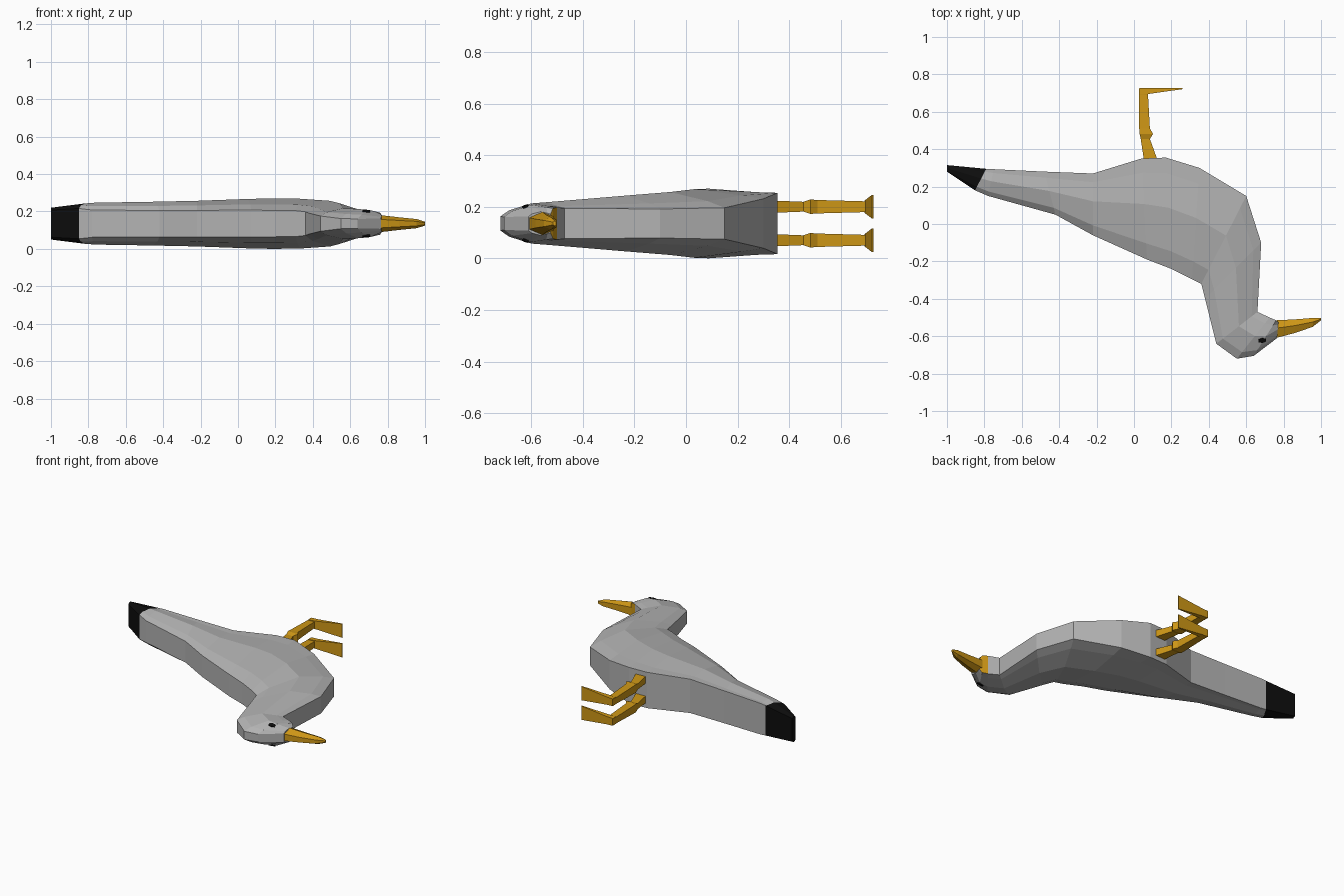
import bpy, bmesh
from mathutils import Vector

if "Cube" in bpy.data.objects:
    bpy.data.objects.remove(bpy.data.objects["Cube"])

MID = 0.135  # the bird lies on its side; z = MID is its plane of symmetry


def material(name, rgb):
    m = bpy.data.materials.new(name)
    m.diffuse_color = (*rgb, 1)
    m.use_nodes = True
    m.node_tree.nodes["Principled BSDF"].inputs["Base Color"].default_value = m.diffuse_color
    return m


GREY = material("feather grey", (0.45, 0.45, 0.45))
BLACK = material("black", (0.004, 0.004, 0.004))
ORANGE = material("orange", (0.62, 0.31, 0.008))


def loft(name, rings, mats, rule=None):
    """Skin rings of equal length; rule(segment, side) picks the material."""
    bm = bmesh.new()
    vs = [[bm.verts.new(p) for p in r] for r in rings]
    n = len(rings[0])
    for s in range(len(vs) - 1):
        for i in range(n):
            j = (i + 1) % n
            f = bm.faces.new((vs[s][i], vs[s][j], vs[s + 1][j], vs[s + 1][i]))
            f.material_index = rule(s, i) if rule else 0
    for s, ring in ((0, vs[0]), (len(vs) - 2, vs[-1])):
        f = bm.faces.new(ring)
        f.material_index = rule(s, 0) if rule else 0
    bmesh.ops.recalc_face_normals(bm, faces=bm.faces)
    me = bpy.data.meshes.new(name)
    bm.to_mesh(me)
    bm.free()
    for m in mats:
        me.materials.append(m)
    ob = bpy.data.objects.new(name, me)
    bpy.context.collection.objects.link(ob)
    return ob


def section(ux, uy, lx, ly, h, b, k):
    """Ring from belly point u to back point l: half width h, edge widths b and k."""
    u, l = Vector((ux, uy)), Vector((lx, ly))
    prof = [(0, b), (0.14, b * 0.5 + 0.46), (0.45, 1), (0.84, 0.45 + k * 0.6), (1, k)]
    side = [(u.lerp(l, t), h * w) for t, w in prof]
    return ([(p.x, p.y, MID + w) for p, w in side]
            + [(p.x, p.y, MID - w) for p, w in reversed(side)])


# Body, from tail tip round the chest to the face
body_sections = [
    (-1.00, 0.315, -1.00, 0.28, 0.085, 0.90, 0.85),
    (-0.79, 0.295, -0.85, 0.18, 0.108, 0.92, 0.75),
    (-0.75, 0.293, -0.78, 0.15, 0.112, 0.92, 0.65),
    (-0.48, 0.28, -0.42, 0.05, 0.117, 0.92, 0.60),
    (-0.22, 0.27, -0.22, -0.06, 0.122, 0.92, 0.58),
    (0.04, 0.35, 0.07, -0.19, 0.132, 0.90, 0.55),
    (0.17, 0.355, 0.20, -0.24, 0.135, 0.88, 0.52),
    (0.35, 0.30, 0.31, -0.295, 0.133, 0.72, 0.52),
    (0.60, 0.15, 0.36, -0.32, 0.122, 0.50, 0.52),
    (0.68, -0.10, 0.38, -0.40, 0.108, 0.52, 0.52),
    (0.66, -0.47, 0.44, -0.64, 0.082, 0.72, 0.50),
    (0.725, -0.50, 0.55, -0.72, 0.078, 0.80, 0.35),
    (0.76, -0.515, 0.64, -0.705, 0.072, 0.82, 0.35),
    (0.772, -0.525, 0.765, -0.61, 0.046, 0.80, 0.60),
]


def body_colour(seg, side):
    if seg == 0:
        return 1                                  # tail tip
    return 2 if seg >= 11 and side == 9 else 0    # throat patch under the beak


body = loft("body", [section(*s) for s in body_sections], [GREY, BLACK, ORANGE], body_colour)


# Beak
def beak_ring(ux, uy, lx, ly, h):
    u, l = Vector((ux, uy)), Vector((lx, ly))
    half = [(u, h * 0.6), (u.lerp(l, 0.45), h), (l, h * 0.5)]
    return ([(p.x, p.y, MID + w) for p, w in half]
            + [(p.x, p.y, MID - w) for p, w in reversed(half)])


loft("beak", [beak_ring(0.755, -0.515, 0.755, -0.61, 0.046),
              beak_ring(0.86, -0.51, 0.86, -0.583, 0.034),
              beak_ring(0.96, -0.502, 0.955, -0.55, 0.024),
              beak_ring(1.00, -0.503, 1.00, -0.515, 0.010)], [ORANGE])


# Legs and feet, one pair on each side of the symmetry plane
def leg_ring(x0, x1, y, z, h):
    return [(x0, y, z - h), (x1, y, z - h), (x1, y, z + h), (x0, y, z + h)]


def foot_ring(x, y0, y1, z, h):
    return [(x, y0, z - h), (x, y1, z - h), (x, y1, z + h), (x, y0, z + h)]


for label, sign in (("upper", 1), ("lower", -1)):
    z = MID + sign * 0.065
    loft(label + "_leg", [leg_ring(0.055, 0.13, 0.33, z, 0.024),
                          leg_ring(0.036, 0.085, 0.455, z, 0.019),
                          leg_ring(0.03, 0.102, 0.482, z, 0.028),
                          leg_ring(0.028, 0.085, 0.51, z, 0.026),
                          leg_ring(0.028, 0.075, 0.69, z, 0.021),
                          leg_ring(0.028, 0.07, 0.725, z, 0.024)], [ORANGE])
    loft(label + "_foot", [foot_ring(0.03, 0.692, 0.727, z, 0.024),
                           foot_ring(0.075, 0.695, 0.727, z, 0.026),
                           foot_ring(0.26, 0.721, 0.727, z, 0.046)], [ORANGE])

# Eyes: thin plates laid on the head surface
bpy.context.view_layer.update()
for label, sign in (("upper", 1), ("lower", -1)):
    hit, loc, normal, _ = body.ray_cast(Vector((0.685, -0.622, MID + sign)), Vector((0, 0, -sign)))
    x_axis = Vector((1, 0.1, 0))
    x_axis = (x_axis - normal * x_axis.dot(normal)).normalized()
    y_axis = normal.cross(x_axis)
    outline = [(-0.02, -0.008), (0, -0.013), (0.02, -0.008), (0.02, 0.008), (0, 0.013), (-0.02, 0.008)]
    loft(label + "_eye", [[loc + x_axis * a + y_axis * b + normal * d for a, b in outline]
                          for d in (-0.003, 0.005)], [BLACK])
